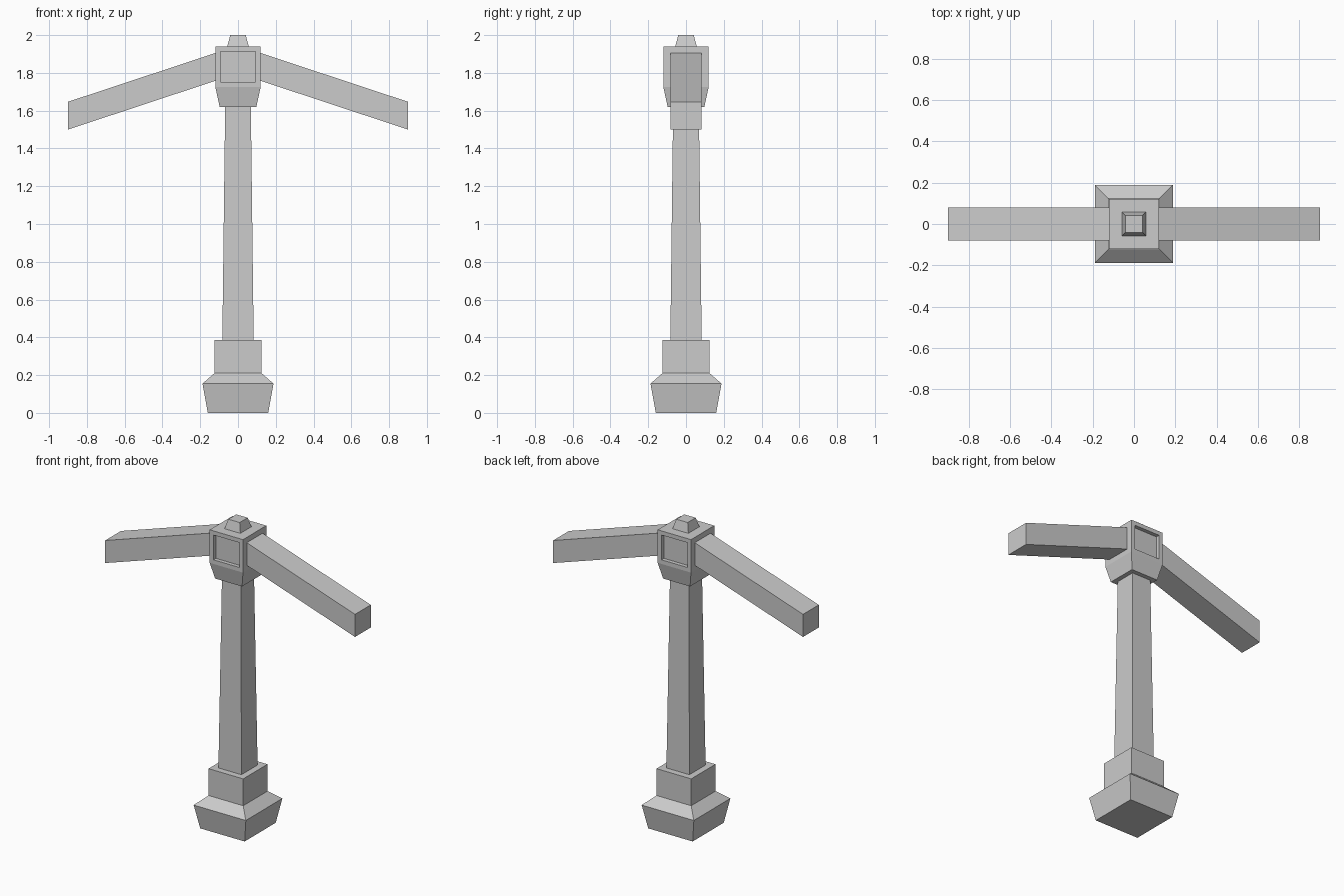
import bpy, bmesh

if "Cube" in bpy.data.objects:
    bpy.data.objects.remove(bpy.data.objects["Cube"])


def finish(name, bm):
    bmesh.ops.recalc_face_normals(bm, faces=bm.faces)
    mesh = bpy.data.meshes.new(name)
    bm.to_mesh(mesh)
    bm.free()
    obj = bpy.data.objects.new(name, mesh)
    bpy.context.collection.objects.link(obj)
    return obj


def loft(rings):
    """Closed solid through a list of four-cornered rings."""
    bm = bmesh.new()
    loops = [[bm.verts.new(p) for p in ring] for ring in rings]
    for a, b in zip(loops, loops[1:]):
        for i in range(4):
            j = (i + 1) % 4
            bm.faces.new((a[i], a[j], b[j], b[i]))
    bm.faces.new(loops[0][::-1])
    bm.faces.new(loops[-1])
    bmesh.ops.recalc_face_normals(bm, faces=bm.faces)
    return bm


def tower(profile):
    """Square column from (half width, height) pairs."""
    return loft([[(-w, -w, z), (w, -w, z), (w, w, z), (-w, w, z)] for w, z in profile])


# Foot with flared plinth and collar
finish("base", tower([(0.16, 0), (0.188, 0.155), (0.125, 0.21), (0.125, 0.385)]))

# Tapered post
finish("post", tower([(0.083, 0.385), (0.068, 1.62)]))

# Head block with recessed panels front and back
head = tower([(0.097, 1.62), (0.12, 1.725), (0.12, 1.94)])
panels = [f for f in head.faces if abs(f.normal.y) > 0.999]
bmesh.ops.inset_individual(head, faces=panels, thickness=0.038)
for f in panels:
    inward = -0.025 * f.normal
    ext = bmesh.ops.extrude_face_region(head, geom=[f])["geom"]
    bmesh.ops.translate(head, vec=inward,
                        verts=[g for g in ext if isinstance(g, bmesh.types.BMVert)])
bmesh.ops.delete(head, geom=[f for f in panels if f.is_valid], context='FACES_ONLY')
finish("head_block", head)

# Cap stud
finish("cap", tower([(0.057, 1.94), (0.041, 2.0)]))

# Drooping arms, mirrored
for side, name in ((1, "right_arm"), (-1, "left_arm")):
    finish(name, loft([[(side * x, -0.081, lo), (side * x, 0.081, lo),
                        (side * x, 0.081, hi), (side * x, -0.081, hi)]
                       for x, lo, hi in ((0.12, 1.758, 1.905), (0.9, 1.5, 1.647))]))
